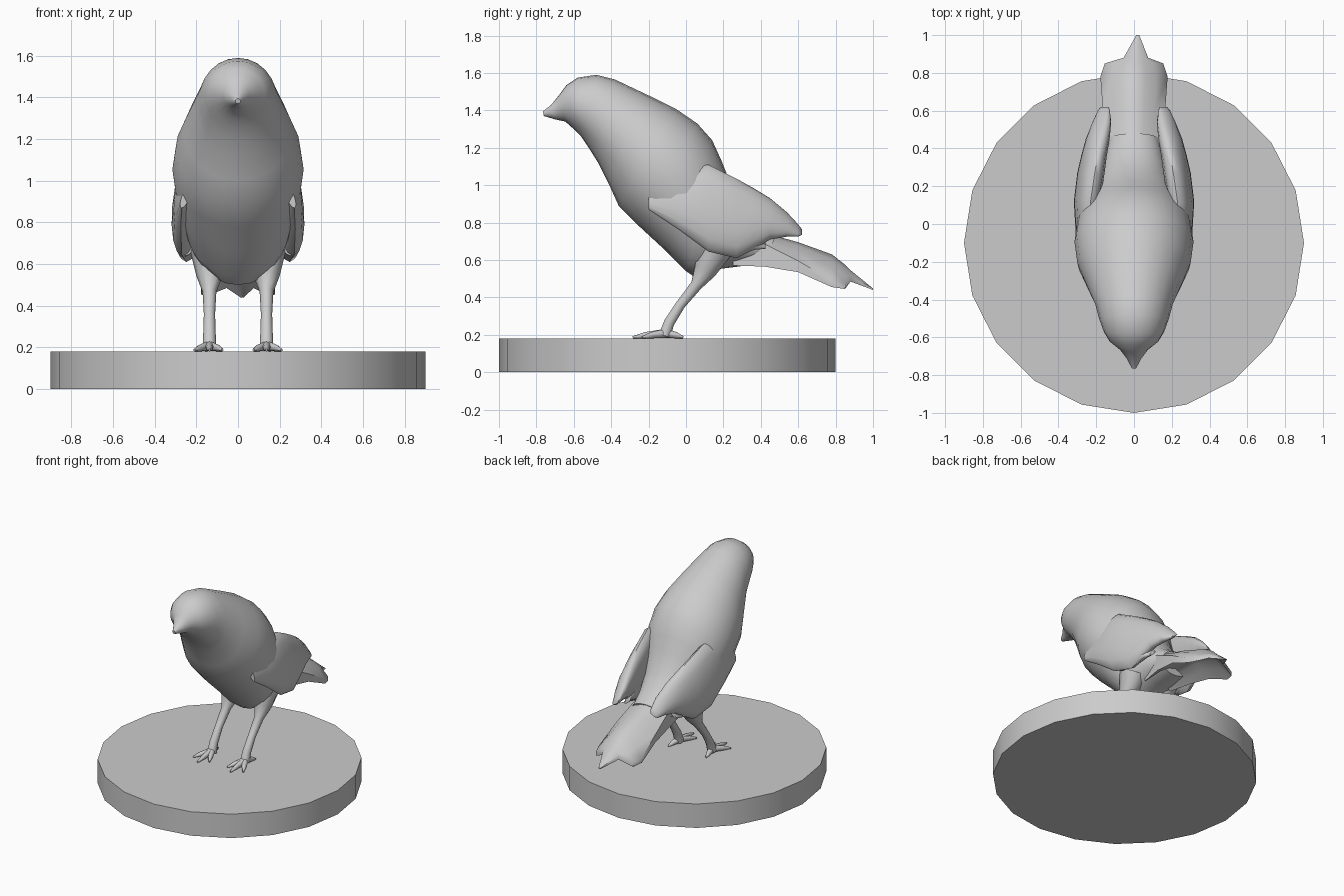
import bpy, bmesh, math
from mathutils import Vector as V

if "Cube" in bpy.data.objects:
    bpy.data.objects.remove(bpy.data.objects["Cube"])


def loft(name, rings, angle=50):
    """Skin a list of equal-length closed rings and cap both ends."""
    bm = bmesh.new()
    loops = [[bm.verts.new(p) for p in r] for r in rings]
    n = len(loops[0])
    for a, b in zip(loops, loops[1:]):
        for i in range(n):
            j = (i + 1) % n
            bm.faces.new((a[i], a[j], b[j], b[i]))
    bm.faces.new(loops[0])
    bm.faces.new(loops[-1])
    bmesh.ops.recalc_face_normals(bm, faces=bm.faces)
    me = bpy.data.meshes.new(name)
    bm.to_mesh(me)
    bm.free()
    ob = bpy.data.objects.new(name, me)
    bpy.context.collection.objects.link(ob)
    bpy.ops.object.select_all(action='DESELECT')
    ob.select_set(True)
    bpy.context.view_layer.objects.active = ob
    bpy.ops.object.shade_smooth_by_angle(angle=math.radians(angle))
    return ob


def ellipse(c, u, v, n):
    c, u, v = V(c), V(u), V(v)
    return [c + u * math.cos(2 * math.pi * i / n) + v * math.sin(2 * math.pi * i / n)
            for i in range(n)]


def tube(name, pts, n=8):
    """Limb through (x, y, z, radius) points."""
    rings = []
    for i, p in enumerate(pts):
        a, b = pts[max(i - 1, 0)], pts[min(i + 1, len(pts) - 1)]
        d = (V(b[:3]) - V(a[:3])).normalized()
        u = d.cross(V((0, 0, 1)))
        u = u.normalized() if u.length > 0.05 else V((1, 0, 0))
        rings.append(ellipse(p[:3], u * p[3], d.cross(u) * p[3], n))
    return loft(name, rings)


# Round base, 20 sides
loft("base", [ellipse((0, -0.1, z), (0.9, 0, 0), (0, 0.9, 0), 20) for z in (0, 0.18)], 30)

# Beak, head and body: top y, z, bottom y, z, half width
body = [(-.765, 1.395, -.76, 1.37, .012), (-.72, 1.43, -.70, 1.352, .04),
        (-.68, 1.48, -.645, 1.34, .075), (-.64, 1.535, -.60, 1.30, .13),
        (-.58, 1.575, -.56, 1.26, .16), (-.48, 1.59, -.52, 1.20, .185),
        (-.38, 1.565, -.47, 1.12, .205), (-.20, 1.48, -.41, 1.0, .258),
        (-.05, 1.405, -.36, .89, .30), (.06, 1.33, -.25, .78, .315),
        (.14, 1.24, -.12, .66, .30), (.19, 1.13, 0, .54, .265),
        (.23, 1.03, .06, .50, .235), (.29, .91, .16, .55, .19),
        (.38, .80, .28, .565, .16), (.48, .73, .42, .585, .13)]
loft("body", [ellipse((0, (a + c) / 2, (b + d) / 2), (w, 0, 0),
                      (0, (a - c) / 2, (b - d) / 2), 24) for a, b, c, d, w in body])

# Tail, a roof-shaped fan: y, half width, ridge z, droop, thickness, x shift
tail = [(.25, .11, .85, .08, .20, 0), (.42, .145, .745, .06, .12, 0),
        (.60, .165, .695, .10, .06, 0), (.78, .178, .63, .14, .035, 0),
        (.85, .155, .575, .10, .03, 0), (.88, .065, .545, .03, .03, .01),
        (1.0, .008, .448, 0, .008, .02)]
rings = []
for y, w, z, droop, t, dx in tail:
    top = [V((dx + w * s / 3, y, z - droop * abs(s / 3) ** 1.5)) for s in range(-3, 4)]
    rings.append(top + [p - V((0, 0, t)) for p in reversed(top)])
loft("tail", rings)

# Wings: y, top z, bottom z, x centre, half thickness
wing = [(-.20, .98, .87, .25, .02), (-.05, 1.08, .77, .255, .05),
        (.12, 1.11, .645, .25, .066), (.27, 1.035, .61, .228, .07),
        (.36, .985, .655, .212, .065), (.45, .93, .71, .192, .06),
        (.54, .855, .725, .17, .045), (.60, .79, .725, .16, .025),
        (.62, .765, .735, .155, .008)]
# Lower wing feathers, same format
feather = [(.15, .80, .64, .235, .045), (.28, .79, .625, .225, .05),
           (.37, .77, .655, .205, .04), (.425, .71, .66, .19, .015)]
for side, s in (("left", 1), ("right", -1)):
    for part, data in (("wing", wing), ("wing_feather", feather)):
        loft(f"{side}_{part}", [ellipse((s * x, y, (a + b) / 2), (h, 0, 0),
                                        (-s * .02, 0, (a - b) / 2), 16)
                                for y, a, b, x, h in data])
    # Legs
    x = s * .137
    tube(f"{side}_leg", [(x * .95, .15, .66, .10), (x, .10, .54, .062), (x, .055, .465, .033),
                         (x, -.03, .36, .027), (x, -.09, .265, .03), (x, -.115, .195, .033)], 10)
    # Toes
    for i, (dx, ty) in enumerate(((0, -.285), (-.062, -.235), (.072, -.235), (.02, -.015))):
        tube(f"{side}_toe_{i + 1}", [(x, -.11, .208, .024),
                                     (x + s * dx * .6, -.11 + (ty + .11) * .6, .198, .017),
                                     (x + s * dx, ty, .187, .006)])
